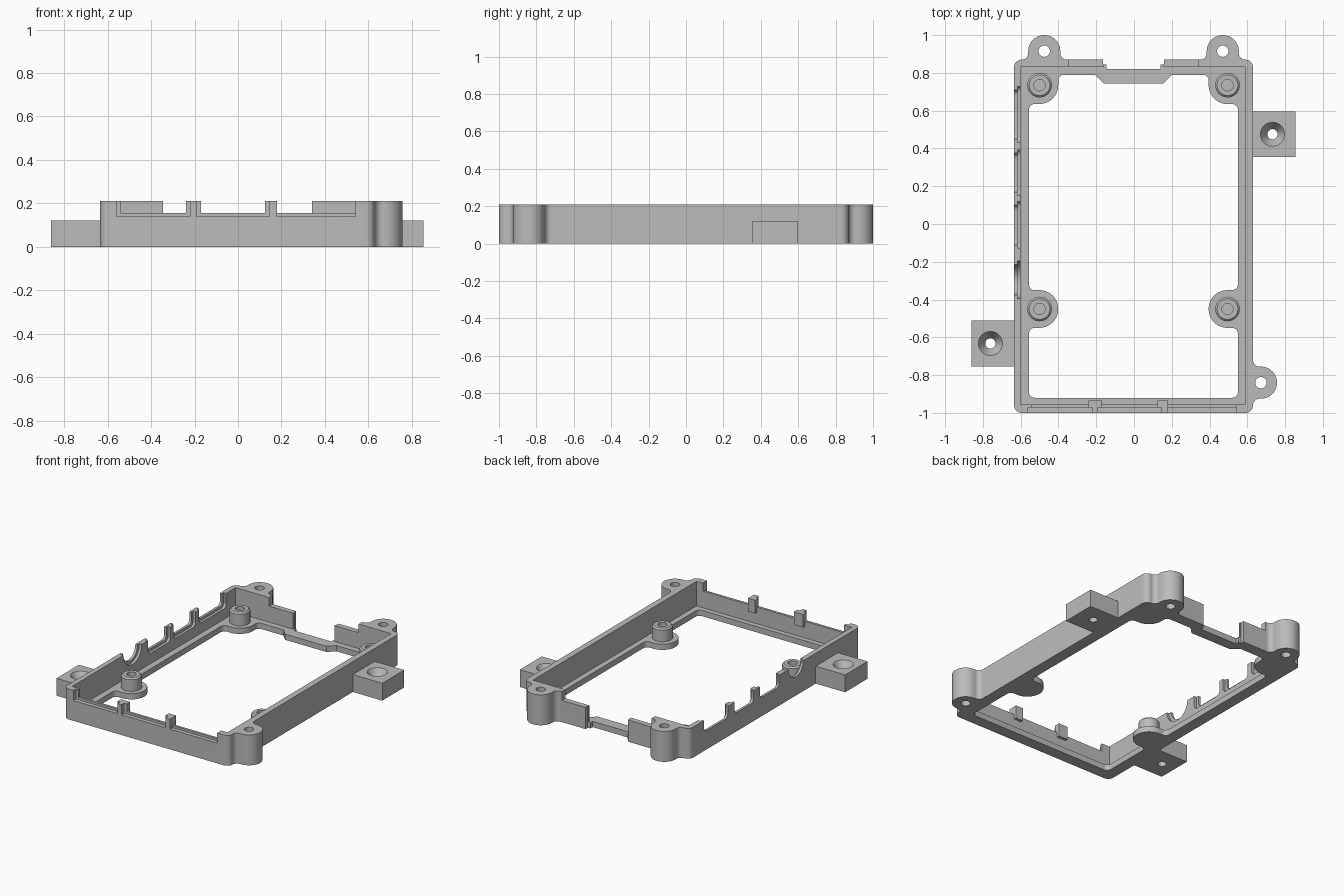
import bpy
import bmesh
import math
from mathutils import Vector, Matrix

if "Cube" in bpy.data.objects:
    bpy.data.objects.remove(bpy.data.objects["Cube"])

TOP, FLOOR = 0.21, 0.04

grey = bpy.data.materials.new("plain_grey")
grey.use_nodes = True
grey.diffuse_color = (0.5, 0.5, 0.5, 1)
grey.node_tree.nodes["Principled BSDF"].inputs["Base Color"].default_value = (0.5, 0.5, 0.5, 1)


def finish(name, bm):
    bmesh.ops.recalc_face_normals(bm, faces=bm.faces)
    mesh = bpy.data.meshes.new(name)
    bm.to_mesh(mesh)
    bm.free()
    mesh.materials.append(grey)
    ob = bpy.data.objects.new(name, mesh)
    bpy.context.collection.objects.link(ob)
    return ob


def rounded(points, steps=10):
    """Fillet each (x, y, radius) corner with a tangent arc."""
    out = []
    for i, (x, y, r) in enumerate(points):
        p = Vector((x, y))
        a = Vector(points[i - 1][:2]) - p
        b = Vector(points[(i + 1) % len(points)][:2]) - p
        if r == 0:
            out.append(p)
            continue
        a.normalize()
        b.normalize()
        half = a.angle(b) / 2
        centre = p + (a + b).normalized() * (r / math.sin(half))
        start = p + a * (r / math.tan(half)) - centre
        end = p + b * (r / math.tan(half)) - centre
        sweep = start.angle_signed(end)
        for k in range(steps + 1):
            out.append(centre + Matrix.Rotation(-sweep * k / steps, 2) @ start)
    clean = []
    for p in out:
        if not clean or (p - clean[-1]).length > 1e-4:
            clean.append(p)
    return clean


def prism(name, outline, lo, hi, along_x=False):
    bm = bmesh.new()
    place = (lambda p: (lo, p[0], p[1])) if along_x else (lambda p: (p[0], p[1], lo))
    face = bm.faces.new([bm.verts.new(place(p)) for p in outline])
    new = bmesh.ops.extrude_face_region(bm, geom=[face])["geom"]
    shift = (hi - lo, 0, 0) if along_x else (0, 0, hi - lo)
    bmesh.ops.translate(bm, vec=shift, verts=[v for v in new if isinstance(v, bmesh.types.BMVert)])
    return finish(name, bm)


def box(name, x0, x1, y0, y1, z0, z1):
    return prism(name, [(x0, y0), (x1, y0), (x1, y1), (x0, y1)], z0, z1)


def cone(name, x, y, z0, z1, r0, r1):
    bm = bmesh.new()
    bmesh.ops.create_cone(bm, cap_ends=True, segments=40, radius1=r0, radius2=r1, depth=z1 - z0,
                          matrix=Matrix.Translation((x, y, (z0 + z1) / 2)))
    return finish(name, bm)


def combine(target, other, operation="DIFFERENCE"):
    other.hide_render = True
    mod = target.modifiers.new("cut", "BOOLEAN")
    mod.operation, mod.solver, mod.object = operation, "EXACT", other
    bpy.context.view_layer.objects.active = target
    bpy.ops.object.modifier_apply(modifier=mod.name)
    bpy.data.objects.remove(other)


def smooth(ob):
    bpy.ops.object.select_all(action="DESELECT")
    ob.select_set(True)
    bpy.context.view_layer.objects.active = ob
    bpy.ops.object.shade_smooth_by_angle(angle=math.radians(30))


# Outer outline with three screw lugs
R, LUG, FIL = 0.04, 0.0845, 0.034


def rear_lug(x):
    return [(x + 0.085, 0.87, FIL), (x + 0.085, 1, LUG), (x - 0.085, 1, LUG), (x - 0.085, 0.87, FIL)]


outline = [(-0.635, -1, R), (0.63, -1, R),
           (0.63, -0.925, FIL), (0.757, -0.925, LUG), (0.757, -0.755, LUG), (0.63, -0.755, FIL),
           (0.63, 0.87, R)] + rear_lug(0.47) + rear_lug(-0.475) + [(-0.635, 0.87, R)]
frame = prism("frame", rounded(outline), 0, TOP)

# Cavity above the floor ledge
combine(frame, box("cavity", -0.6, 0.588, -0.955, 0.832, FLOOR, 0.4))

# Floor opening that leaves the standoff pads
right = [(0.55, -0.92, 0.03), (0.55, -0.55, 0.03), (0.395, -0.55, 0.0995), (0.395, -0.35, 0.0995),
         (0.55, -0.35, 0.03), (0.55, 0.635, 0.03), (0.395, 0.635, 0.1), (0.395, 0.79, 0.03),
         (0.2, 0.79, 0), (0.155, 0.745, 0)]
left = [(-x - 0.006, y, r) for x, y, r in reversed(right)]
combine(frame, prism("opening", rounded(right + left), -0.1, 0.1))

# Rear gap and the lowered wall on both sides of it
combine(frame, box("rear_low", -0.345, 0.34, 0.8, 0.9, 0.15, 0.4))
combine(frame, box("rear_gap", -0.16, 0.155, 0.8, 0.845, FLOOR, 0.4))
combine(frame, box("rear_gap_outer", -0.145, 0.14, 0.82, 0.9, -0.1, 0.4))
combine(frame, box("rear_gap_step", -0.165, 0.16, 0.845, 0.9, -0.1, 0.4))

# Stepped front connector notches
for x0, x1, inset in ((-0.56, -0.22, 0.02), (-0.19, 0.145, 0.02), (0.18, 0.54, 0)):
    combine(frame, box("front_outer", x0, x1, -1.1, -0.972, 0.14, 0.4))
    combine(frame, box("front_inner", x0 + inset, x1 - inset, -0.98, -0.9, 0.155, 0.4))

# Side port notches, with a wider rounded pocket on the inside
for y0, y1 in ((0.45, 0.71), (0.17, 0.375), (-0.11, 0.1)):
    for x0, x1, grow in ((-0.7, -0.612, 0), (-0.618, -0.58, 0.018)):
        a, b, z = y0 - grow, y1 + grow, 0.13 - grow
        shape = rounded([(a, z, 0.03), (b, z, 0.03), (b, 0.4, 0), (a, 0.4, 0)])
        combine(frame, prism("port", shape, x0, x1, along_x=True))
for x0, x1, r in ((-0.7, -0.612, 0.08), (-0.618, -0.58, 0.1)):
    ring = [(-0.295 + r * math.cos(k * math.pi / 16), TOP + r * math.sin(k * math.pi / 16))
            for k in range(32)]
    combine(frame, prism("round_port", ring, x0, x1, along_x=True))

# Lug screw holes
for x, y in ((-0.475, 0.915), (0.47, 0.915), (0.672, -0.84)):
    combine(frame, cone("lug_hole", x, y, -0.1, 0.4, 0.03, 0.03))
smooth(frame)

# Inner caps of the front posts
for i, (x0, x1) in enumerate(((-0.24, -0.17), (0.125, 0.18))):
    box(f"front_post_{i + 1}", x0, x1, -0.972, -0.935, 0.12, TOP)

# Board standoffs with blind holes
for i, (x, y) in enumerate(((-0.5, 0.735), (0.495, 0.735), (-0.5, -0.45), (0.495, -0.45))):
    post = cone(f"standoff_{i + 1}", x, y, FLOOR - 0.01, 0.12, 0.065, 0.065)
    combine(post, cone("rim", x, y, 0.12, 0.13, 0.065, 0.055), "UNION")
    combine(post, cone("hole", x, y, 0.06, 0.2, 0.03, 0.03))
    smooth(post)

# Countersunk side mounting blocks
for name, x0, x1, y0, y1, hx in (("left_mount", 0.625, 0.855, 0.355, 0.595, 0.733),
                                 ("right_mount", -0.86, -0.63, -0.755, -0.51, -0.76)):
    mount = box(name, x0, x1, y0, y1, 0, 0.12)
    hy = (y0 + y1) / 2
    combine(mount, cone("hole", hx, hy, -0.1, 0.2, 0.027, 0.027))
    combine(mount, cone("sink", hx, hy, 0.06, 0.13, 0.027, 0.07))
    smooth(mount)
